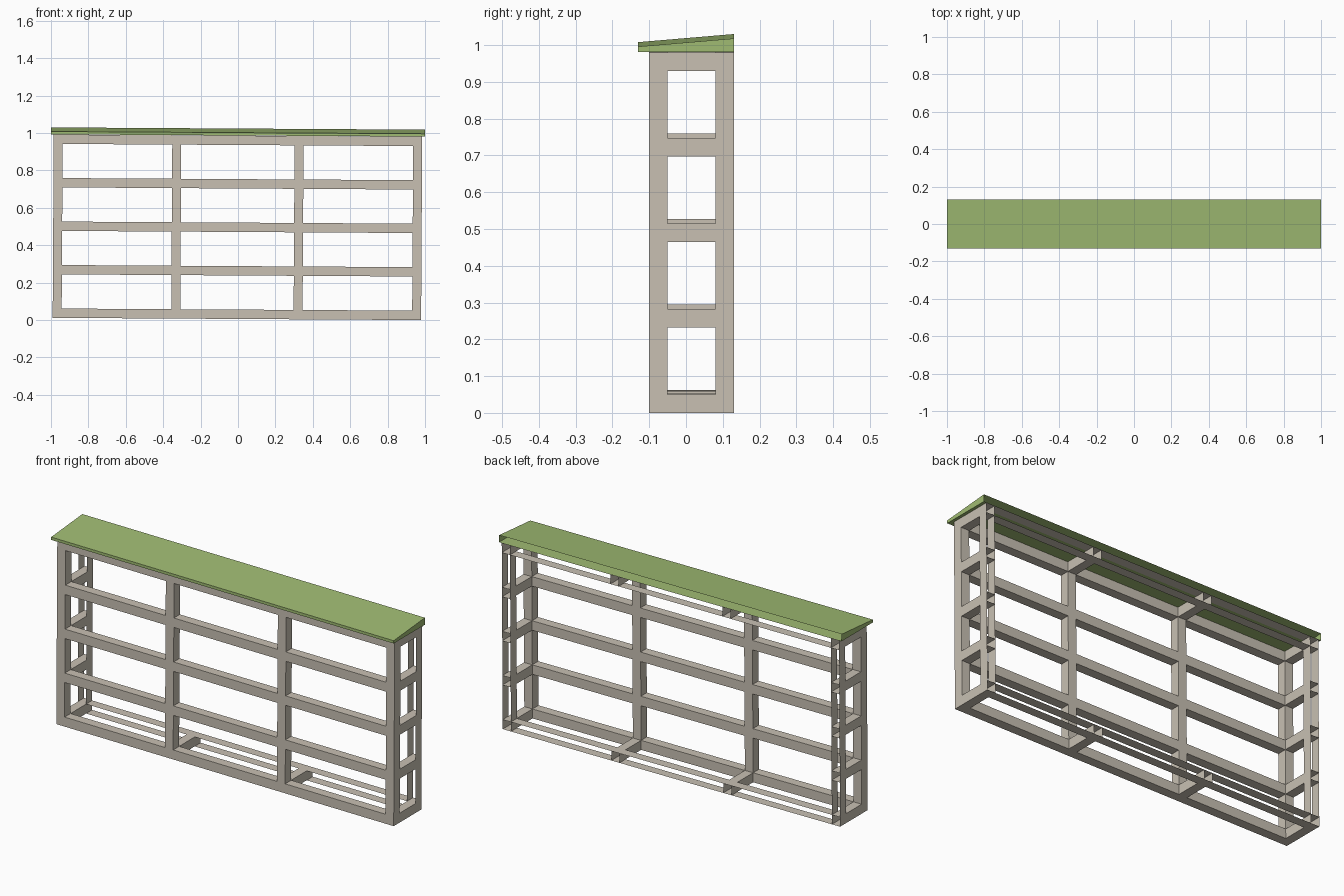
import bpy, bmesh

if "Cube" in bpy.data.objects:
    bpy.data.objects.remove(bpy.data.objects["Cube"])

TILT = 0.006          # the whole model leans very slightly


def material(name, rgb):
    m = bpy.data.materials.new(name)
    m.diffuse_color = (*rgb, 1)
    m.use_nodes = True
    m.node_tree.nodes["Principled BSDF"].inputs["Base Color"].default_value = m.diffuse_color
    return m


def make(name, bm, mat):
    bmesh.ops.remove_doubles(bm, verts=bm.verts, dist=1e-5)
    me = bpy.data.meshes.new(name)
    bm.to_mesh(me)
    bm.free()
    me.materials.append(mat)
    ob = bpy.data.objects.new(name, me)
    bpy.context.collection.objects.link(ob)
    ob.rotation_euler = (0, TILT, 0)
    ob.location = (-TILT, 0, 0.985 * TILT)
    return ob


def quad(bm, *pts):
    bm.faces.new([bm.verts.new(p) for p in pts])


beige = material("beige_wood", (0.58, 0.53, 0.45))
green = material("green_roof", (0.35, 0.50, 0.17))

# grid lines of the frame: even cells are bars, odd cells are openings
xs = [-0.985, -0.937, -0.351, -0.303, 0.303, 0.351, 0.937, 0.985]
zs = [v for i in range(5) for v in (0.2325 * i, 0.2325 * i + 0.05)]
ys = [-0.10, -0.05, 0.08, 0.13]
NX, NZ = len(xs) - 1, len(zs) - 1


def solid(i, j, k):
    if not (0 <= i < NX and 0 <= k < NZ):
        return False
    if j == 0:                                   # full front lattice
        return i % 2 == 0 or k % 2 == 0
    if j == 1:                                   # cross rails to the back
        return i % 2 == 0 and k % 2 == 0 and (i in (0, NX - 1) or k in (0, NZ - 1))
    return False


def walls(bm, i, j, k, keep):
    x0, x1, y0, y1, z0, z1 = xs[i], xs[i + 1], ys[j], ys[j + 1], zs[k], zs[k + 1]
    sides = {
        (-1, 0, 0): ((x0, y0, z0), (x0, y0, z1), (x0, y1, z1), (x0, y1, z0)),
        (1, 0, 0): ((x1, y0, z0), (x1, y1, z0), (x1, y1, z1), (x1, y0, z1)),
        (0, 0, -1): ((x0, y0, z0), (x0, y1, z0), (x1, y1, z0), (x1, y0, z0)),
        (0, 0, 1): ((x0, y0, z1), (x1, y0, z1), (x1, y1, z1), (x0, y1, z1)),
        (0, -1, 0): ((x0, y0, z0), (x1, y0, z0), (x1, y0, z1), (x0, y0, z1)),
        (0, 1, 0): ((x0, y1, z0), (x0, y1, z1), (x1, y1, z1), (x1, y1, z0)),
    }
    for d, pts in sides.items():
        if keep(d):
            quad(bm, *pts)


# front lattice and cross rails
bm = bmesh.new()
for j in (0, 1):
    for i in range(NX):
        for k in range(NZ):
            if solid(i, j, k):
                walls(bm, i, j, k, lambda d: not solid(i + d[0], j + d[1], k + d[2])
                      and not (j == 1 and d[1] == 1))
make("shelf_frame", bm, beige)

# back border: open-backed channel with thin dividers
bm = bmesh.new()
border = {(i, k) for i in range(NX) for k in range(NZ)
          if i in (0, NX - 1) or k in (0, NZ - 1)}
for i, k in border:
    # a shared divider is made once, by the cell on its lower side
    walls(bm, i, 2, k, lambda d: d[1] == 0 and
          (min(d) == 0 or (i + d[0], k + d[2]) not in border))
make("back_border", bm, beige)

# sloping roof, open at the back
bm = bmesh.new()
f, b, z, zf, zb = -0.13, 0.13, 0.981, 0.996, 1.018
quad(bm, (-1, f, zf), (1, f, zf), (1, b, zb), (-1, b, zb))
quad(bm, (-1, f, z), (1, f, z), (1, f, zf), (-1, f, zf))
quad(bm, (-1, f, z), (-1, b, z), (1, b, z), (1, f, z))
quad(bm, (1, f, z), (1, b, z), (1, b, zb), (1, f, zf))
quad(bm, (-1, f, z), (-1, f, zf), (-1, b, zb), (-1, b, z))
make("roof", bm, green)
